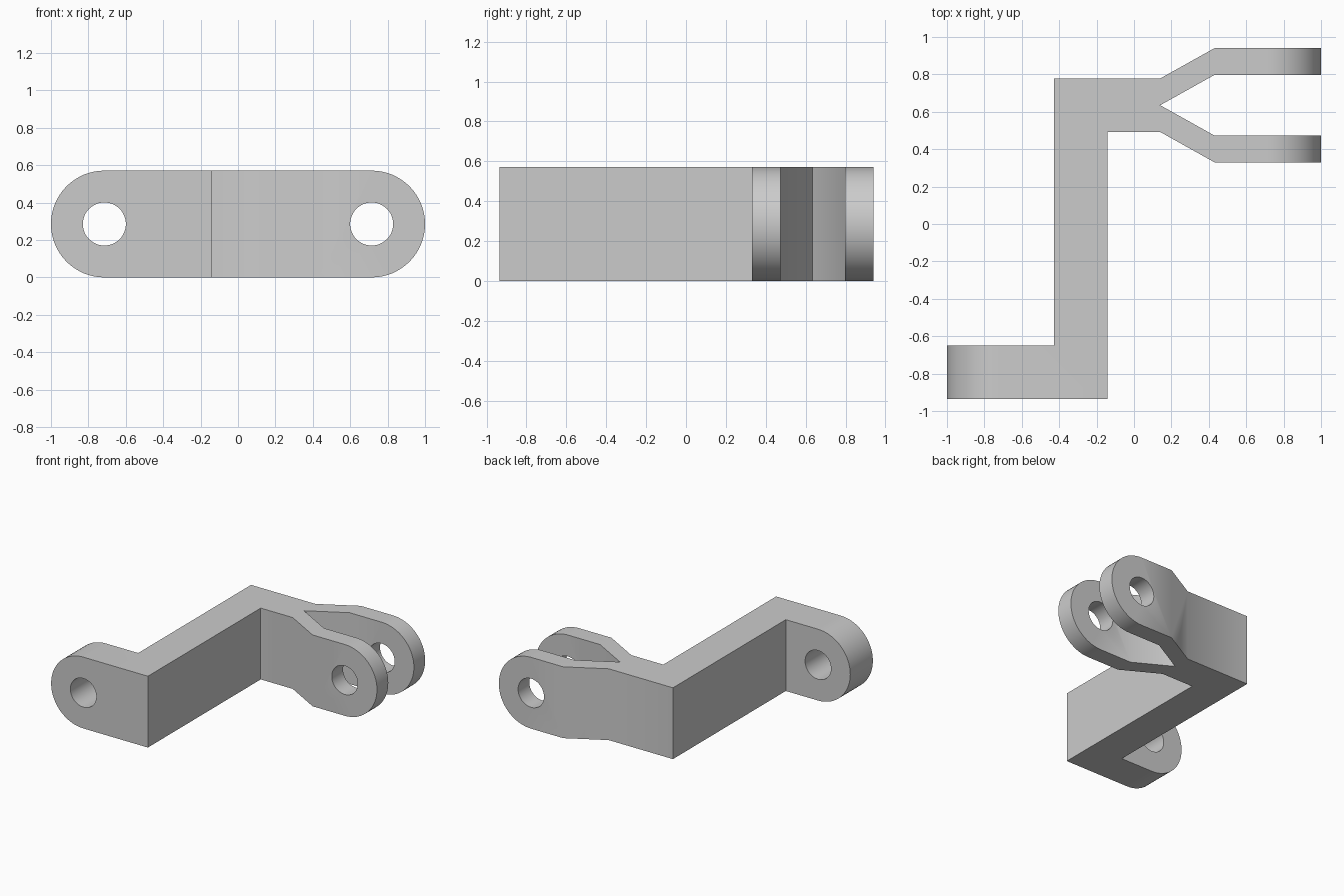
import bpy, bmesh, math
from mathutils import Vector

cube = bpy.data.objects.get("Cube")
if cube:
    bpy.data.objects.remove(cube, do_unlink=True)

HEIGHT = 0.571
RADIUS = HEIGHT / 2
HOLE_RADIUS = 0.115
PIN_X = 1 - RADIUS

grey = bpy.data.materials.new("plain grey")
grey.use_nodes = True
GREY = (0.6, 0.6, 0.6, 1)
grey.diffuse_color = GREY
grey.node_tree.nodes["Principled BSDF"].inputs["Base Color"].default_value = GREY


def prism(name, outline, depth):
    """Extrude a closed outline along the depth vector."""
    bm = bmesh.new()
    face = bm.faces.new([bm.verts.new(p) for p in outline])
    moved = bmesh.ops.extrude_face_region(bm, geom=[face])["geom"]
    verts = [v for v in moved if isinstance(v, bmesh.types.BMVert)]
    bmesh.ops.translate(bm, verts=verts, vec=Vector(depth))
    bmesh.ops.recalc_face_normals(bm, faces=bm.faces)
    mesh = bpy.data.meshes.new(name)
    bm.to_mesh(mesh)
    bm.free()
    mesh.materials.append(grey)
    obj = bpy.data.objects.new(name, mesh)
    bpy.context.collection.objects.link(obj)
    return obj


def arc(x, radius, start, end, steps):
    """Points of an arc in the front plane, placed before the model."""
    angles = [math.radians(start + (end - start) * i / steps) for i in range(steps + 1)]
    return [(x + radius * math.cos(a), -2, RADIUS + radius * math.sin(a)) for a in angles]


# Cranked bar with a forked end, as a plan outline
FORK_Y = 0.635
upper_fork = [(0.14, 0.143), (0.43, 0.305), (1.01, 0.305), (1.01, 0.162), (0.43, 0.162)]
plan = [(-1.01, -0.936), (-0.143, -0.936), (-0.143, FORK_Y - 0.143)]
plan += [(x, FORK_Y - d) for x, d in upper_fork]
plan += [(0.14, FORK_Y)]
plan += [(x, FORK_Y + d) for x, d in reversed(upper_fork)]
plan += [(-0.429, FORK_Y + 0.143), (-0.429, -0.65), (-1.01, -0.65)]
bracket = prism("forked_bracket", [(x, y, 0) for x, y in plan], (0, 0, HEIGHT))

# Rounded ends and pin holes
rounded = arc(PIN_X, RADIUS, -90, 90, 32) + arc(-PIN_X, RADIUS, 90, 270, 32)
cutters = [("INTERSECT", prism("rounded_end_cutter", rounded, (0, 4, 0)))]
for side, x in (("left", PIN_X), ("right", -PIN_X)):
    circle = arc(x, HOLE_RADIUS, 0, 360, 48)[:-1]
    cutters.append(("DIFFERENCE", prism(side + "_hole_cutter", circle, (0, 4, 0))))

for operation, cutter in cutters:
    cutter.hide_render = True
    mod = bracket.modifiers.new(cutter.name, "BOOLEAN")
    mod.operation = operation
    mod.solver = "EXACT"
    mod.object = cutter

# Apply the cuts and drop the cutters
bpy.context.view_layer.update()
result = bracket.evaluated_get(bpy.context.evaluated_depsgraph_get())
bracket.data = bpy.data.meshes.new_from_object(result)
bracket.modifiers.clear()
for _, cutter in cutters:
    bpy.data.objects.remove(cutter, do_unlink=True)

# Smooth the round surfaces, keep the corners sharp
bpy.ops.object.select_all(action="DESELECT")
bracket.select_set(True)
bpy.context.view_layer.objects.active = bracket
bpy.ops.object.shade_smooth_by_angle(angle=math.radians(30))
